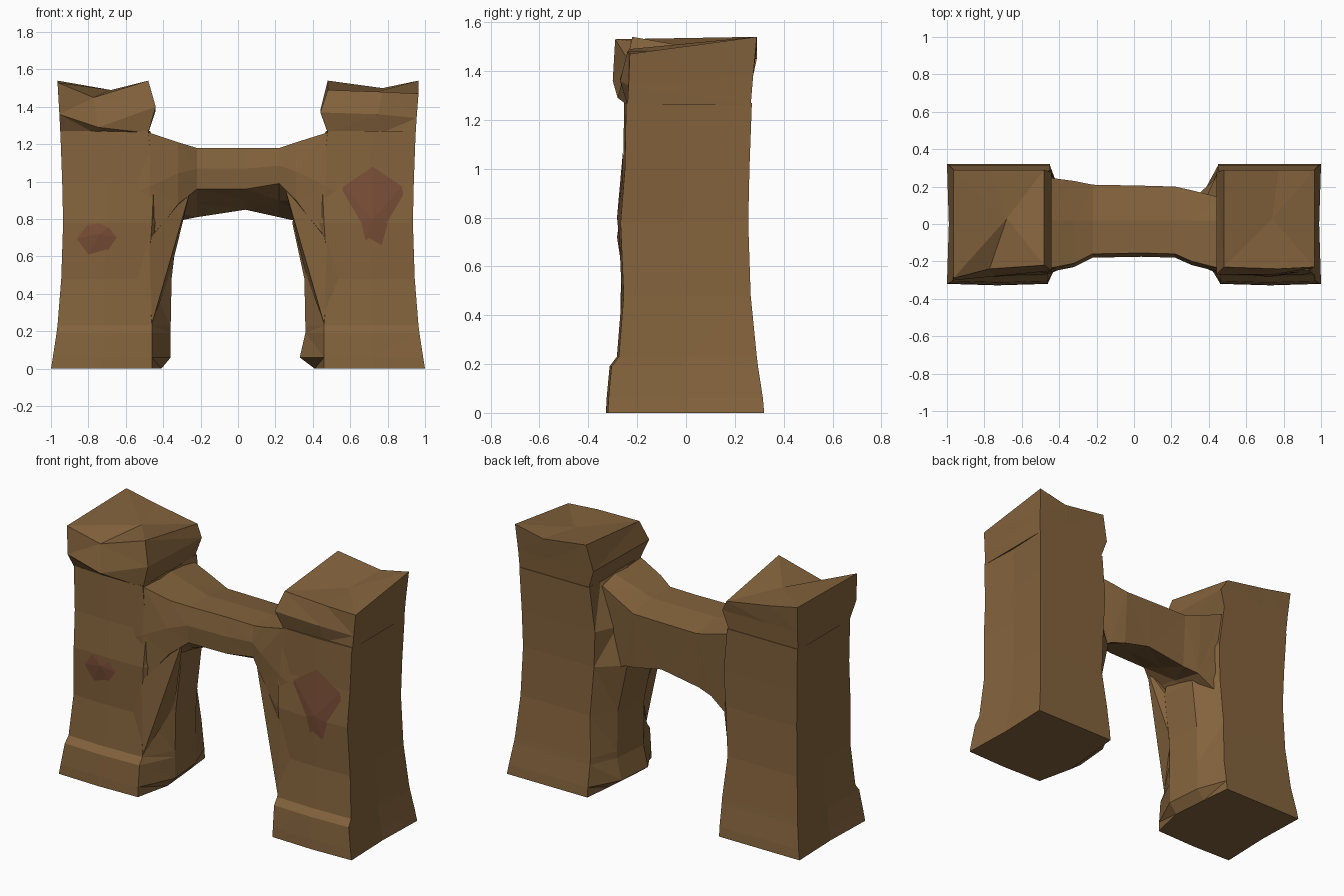
import bpy, bmesh, math
from mathutils import Matrix

if "Cube" in bpy.data.objects:
    bpy.data.objects.remove(bpy.data.objects["Cube"])


def material(name, rgb):
    m = bpy.data.materials.new(name)
    m.diffuse_color = (*rgb, 1)
    m.use_nodes = True
    m.node_tree.nodes["Principled BSDF"].inputs["Base Color"].default_value = m.diffuse_color
    return m


STONE = material("brown_stone", (0.23, 0.125, 0.046))
STAIN = material("red_stain", (0.19, 0.075, 0.038))


def finish(name, bm, mat):
    bmesh.ops.recalc_face_normals(bm, faces=bm.faces[:])
    me = bpy.data.meshes.new(name)
    bm.to_mesh(me)
    bm.free()
    me.materials.append(mat)
    ob = bpy.data.objects.new(name, me)
    bpy.context.collection.objects.link(ob)
    return ob


def loft(name, rings, peak=None):
    """Skin closed rings with triangles; cap ends, optionally with a centre point."""
    bm = bmesh.new()
    vs = [[bm.verts.new(p) for p in r] for r in rings]
    n = len(vs[0])
    for a, b in zip(vs, vs[1:]):
        for i in range(n):
            bm.faces.new((a[i], a[(i + 1) % n], b[(i + 1) % n], b[i]))
    bm.faces.new(vs[0][::-1])
    if peak:
        c = bm.verts.new(peak)
        for i in range(n):
            bm.faces.new((vs[-1][i], vs[-1][(i + 1) % n], c))
    else:
        bm.faces.new(vs[-1])
    bmesh.ops.triangulate(bm, faces=bm.faces[:])
    return finish(name, bm, STONE)


def tower_ring(side, z, outer, inner, bulge, front, back):
    mx, my = side * (outer + inner) / 2, (front + back) / 2
    o, i = side * outer, side * inner
    if side > 0 and (z == 0.06 or z == 0.78):
        bulge -= 0.03                       # right pier leans further in
    return [(o, front, z), (mx, front - 0.008, z), (i, front, z),
            (side * bulge, -0.10, z), (side * (bulge + 0.02), 0.13, z),
            (side * (inner - 0.01), back, z), (mx, back, z), (o, back, z), (o - side * 0.01, my, z)]


# Towers: z, outer x, inner corner x, inner bulge x, front y, back y
PROFILE = [
    (0.00, 1.00, 0.46, 0.41, -0.32, 0.32),
    (0.06, 0.99, 0.46, 0.36, -0.317, 0.315),
    (0.19, 0.97, 0.46, 0.36, -0.305, 0.295),
    (0.23, 0.965, 0.46, 0.36, -0.275, 0.29),
    (0.48, 0.945, 0.48, 0.355, -0.255, 0.265),
    (0.78, 0.935, 0.46, 0.32, -0.268, 0.255),
    (1.00, 0.94, 0.45, 0.36, -0.25, 0.26),
    (1.27, 0.95, 0.48, 0.47, -0.245, 0.27),
]
for side, label in ((-1, "left"), (1, "right")):
    loft(label + "_tower", [tower_ring(side, *p) for p in PROFILE])


# Uneven cap blocks: outline runs outer front, middle, inner front, then the back
def cap(name, side, mid_z, mid_front, top_z, top_front, peak):
    def ring(zs, outer, inner, fronts, b):
        xs = [outer, (outer + inner) / 2 + 0.05, inner]
        xs += xs[::-1]
        ys = list(fronts) + [b] * 3
        return [(side * x, y, z) for x, y, z in zip(xs, ys, zs)]
    loft(name, [ring((1.26,) * 6, 0.95, 0.48, (-0.24,) * 3, 0.265),
                ring(mid_z, 0.955, 0.44, mid_front, 0.275),
                ring(top_z, 0.965, 0.48, top_front, 0.29)], peak)


cap("left_cap", -1, (1.36, 1.29, 1.40, 1.38, 1.38, 1.38), (-0.30, -0.28, -0.25),
    (1.53, 1.45, 1.54, 1.45, 1.50, 1.54), (-0.29, -0.24, -0.22), (-0.68, 0.03, 1.49))
cap("right_cap", 1, (1.34, 1.36, 1.37, 1.38, 1.38, 1.38), (-0.235, -0.27, -0.27),
    (1.47, 1.48, 1.49, 1.54, 1.50, 1.54), (-0.23, -0.24, -0.23), (0.74, 0.03, 1.48))

# Bridge: x, front y, back y, top z, front underside z, back underside z
SPAN = [
    (-0.62, -0.24, 0.25, 1.26, 0.55, 0.62),
    (-0.47, -0.25, 0.25, 1.26, 0.69, 0.69),
    (-0.32, -0.22, 0.23, 1.21, 0.88, 0.79),
    (-0.22, -0.17, 0.21, 1.18, 0.96, 0.81),
    (0.04, -0.165, 0.205, 1.18, 0.96, 0.85),
    (0.22, -0.17, 0.20, 1.18, 0.99, 0.81),
    (0.31, -0.21, 0.18, 1.21, 0.90, 0.79),
    (0.47, -0.25, 0.14, 1.26, 0.69, 0.69),
    (0.62, -0.24, 0.14, 1.26, 0.55, 0.62),
]
loft("arch_bridge", [[(x, f + 0.01, top), (x, f - 0.01, (top + low) / 2), (x, f, low),
                      (x, 0.0, (low + back_low) / 2), (x, b - 0.02, back_low),
                      (x, b, top - 0.03), (x, 0.02, top)]
                     for x, f, b, top, low, back_low in SPAN])

# Sloping haunch facets between the leg fronts and the arch
for side, label in ((-1, "left"), (1, "right")):
    bm = bmesh.new()
    for p in [(0.68, -0.235, 0.46), (0.47, -0.262, 0.50), (0.475, -0.265, 0.69), (0.25, -0.18, 0.97),
              (0.325, -0.10, 0.79), (0.365, -0.10, 0.50), (0.46, 0.0, 0.60), (0.46, -0.27, 0.24)]:
        bm.verts.new((side * p[0], p[1], p[2]))
    bmesh.ops.convex_hull(bm, input=bm.verts[:])
    finish(label + "_haunch", bm, STONE)

# Shallow red bumps on the tower fronts
for label, x, z, sx, sz in (("left", -0.74, 0.72, 0.20, 0.18), ("right", 0.72, 0.80, 0.20, 0.28)):
    bm = bmesh.new()
    bmesh.ops.create_cone(bm, cap_ends=False, segments=7, radius1=1, radius2=0, depth=1,
                          matrix=Matrix.Translation((x, -0.27, z))
                          @ Matrix.Diagonal((sx, 0.025, sz, 1))
                          @ Matrix.Rotation(math.pi / 2, 4, 'X'))
    finish(label + "_red_bump", bm, STAIN)
